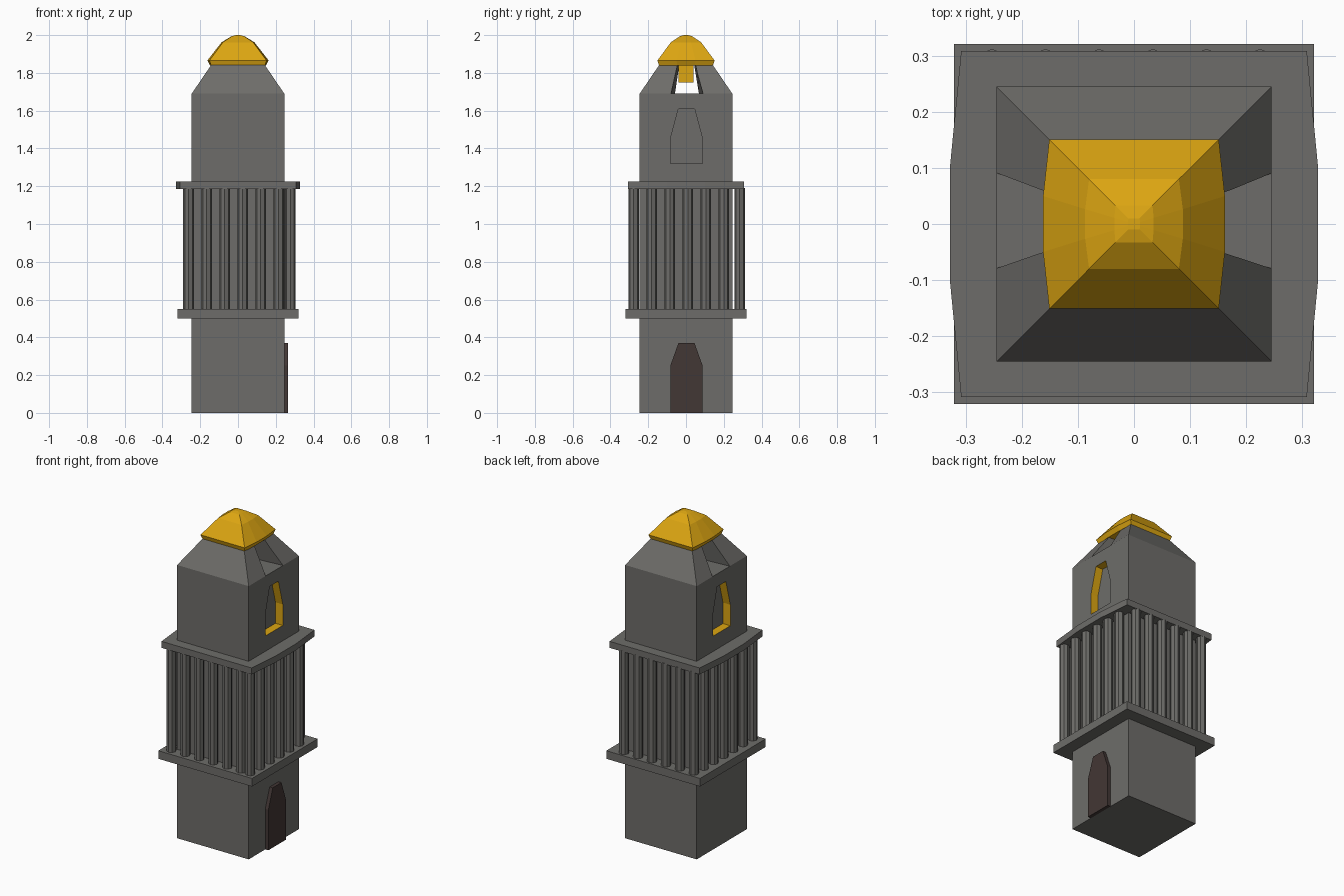
import bpy, bmesh

if "Cube" in bpy.data.objects:
    bpy.data.objects.remove(bpy.data.objects["Cube"])


def material(name, rgb):
    m = bpy.data.materials.new(name)
    m.diffuse_color = (*rgb, 1)
    m.use_nodes = True
    m.node_tree.nodes["Principled BSDF"].inputs["Base Color"].default_value = m.diffuse_color
    return m


STONE = material("stone", (0.155, 0.152, 0.142))
GOLD = material("gold", (0.72, 0.38, 0.006))
WOOD = material("dark_wood", (0.055, 0.038, 0.035))


def loft(name, rings, mats, side_index=0):
    """Skin matching rings of points and cap both ends."""
    bm = bmesh.new()
    vs = [[bm.verts.new(p) for p in r] for r in rings]
    n = len(vs[0])
    for a, b in zip(vs, vs[1:]):
        for i in range(n):
            j = (i + 1) % n
            bm.faces.new((a[i], a[j], b[j], b[i])).material_index = side_index
    bm.faces.new(vs[0][::-1])
    bm.faces.new(vs[-1])
    bmesh.ops.recalc_face_normals(bm, faces=bm.faces[:])
    me = bpy.data.meshes.new(name)
    bm.to_mesh(me)
    bm.free()
    for m in mats:
        me.materials.append(m)
    ob = bpy.data.objects.new(name, me)
    bpy.context.collection.objects.link(ob)
    return ob


def square(h, z):
    return [(-h, -h, z), (h, -h, z), (h, h, z), (-h, h, z)]


def bowed(h, bulge, z, k=0.33):
    """Square whose two x sides bow outward."""
    b, y = h + bulge, h * k
    return [(-h, -h, z), (h, -h, z), (b, -y, z), (b, y, z),
            (h, h, z), (-h, h, z), (-b, y, z), (-b, -y, z)]


def arch(x, z0, z1, z2):
    """Pointed opening outline in the yz plane."""
    return [(x, -.083, z0), (x, .088, z0), (x, .088, z1),
            (x, .045, z2), (x, -.04, z2), (x, -.083, z1)]


def cut(ob, cutter):
    mod = ob.modifiers.new("cut", 'BOOLEAN')
    mod.object = cutter
    mod.operation = 'DIFFERENCE'
    mod.solver = 'EXACT'
    bpy.context.view_layer.objects.active = ob
    bpy.ops.object.modifier_apply(modifier=mod.name)
    bpy.data.objects.remove(cutter)


# Tower shaft with gold-lined niches on both x sides
shaft = loft("tower_shaft", [square(.245, 0), square(.245, 1.69)], [STONE, GOLD])
for s in (-1, 1):
    cut(shaft, loft("niche_cutter", [arch(s * .195, 1.32, 1.45, 1.61),
                                     arch(s * .30, 1.32, 1.45, 1.61)], [STONE, GOLD], 1))

# Door on the right side
loft("door", [arch(.24, 0, .25, .37), arch(.266, 0, .25, .37)], [WOOD])

# Slabs below and above the colonnade
loft("lower_slab", [square(.321, .50), square(.321, .55)], [STONE])
loft("upper_slab", [bowed(.308, .02, 1.185), bowed(.308, .02, 1.225)], [STONE])

# Octagonal columns around the middle of the shaft
STEP = .0955
spots = [(-.262 + STEP * i, -.277) for i in range(6)]
spots += [(.277, -.277 + STEP * i) for i in range(6)]
spots += [(-.253 + STEP * i, .284) for i in range(6)]
spots += [(-.262, -.182 + STEP * i) for i in range(5)]
for x, y in spots:
    bpy.ops.mesh.primitive_cylinder_add(vertices=8, radius=.028, depth=.645,
                                        location=(x, y, .8675))
    bpy.context.object.name = "column"
    bpy.context.object.data.materials.append(STONE)

# Sloped roof with a tapering channel through it along x
roof = loft("roof", [square(.245, 1.69), square(.142, 1.842)], [STONE])


def channel(x, y0, y1, t0, t1):
    return [(x, y0, 1.68), (x, y1, 1.68), (x, t1, 1.86), (x, t0, 1.86)]


cut(roof, loft("channel_cutter", [channel(-.26, -.082, .094, -.05, .055),
                                  channel(0, -.06, .07, -.033, .04),
                                  channel(.26, -.082, .094, -.05, .055)], [STONE]))

# Gold dome and the block hanging below it
loft("dome", [bowed(.142, .006, 1.838), bowed(.151, .011, 1.866),
              bowed(.08, .007, 1.962), bowed(.033, .002, 1.994),
              bowed(.01, .001, 2.0)], [GOLD])
loft("dome_block", [square(.04, 1.75), square(.04, 1.845)], [GOLD])
